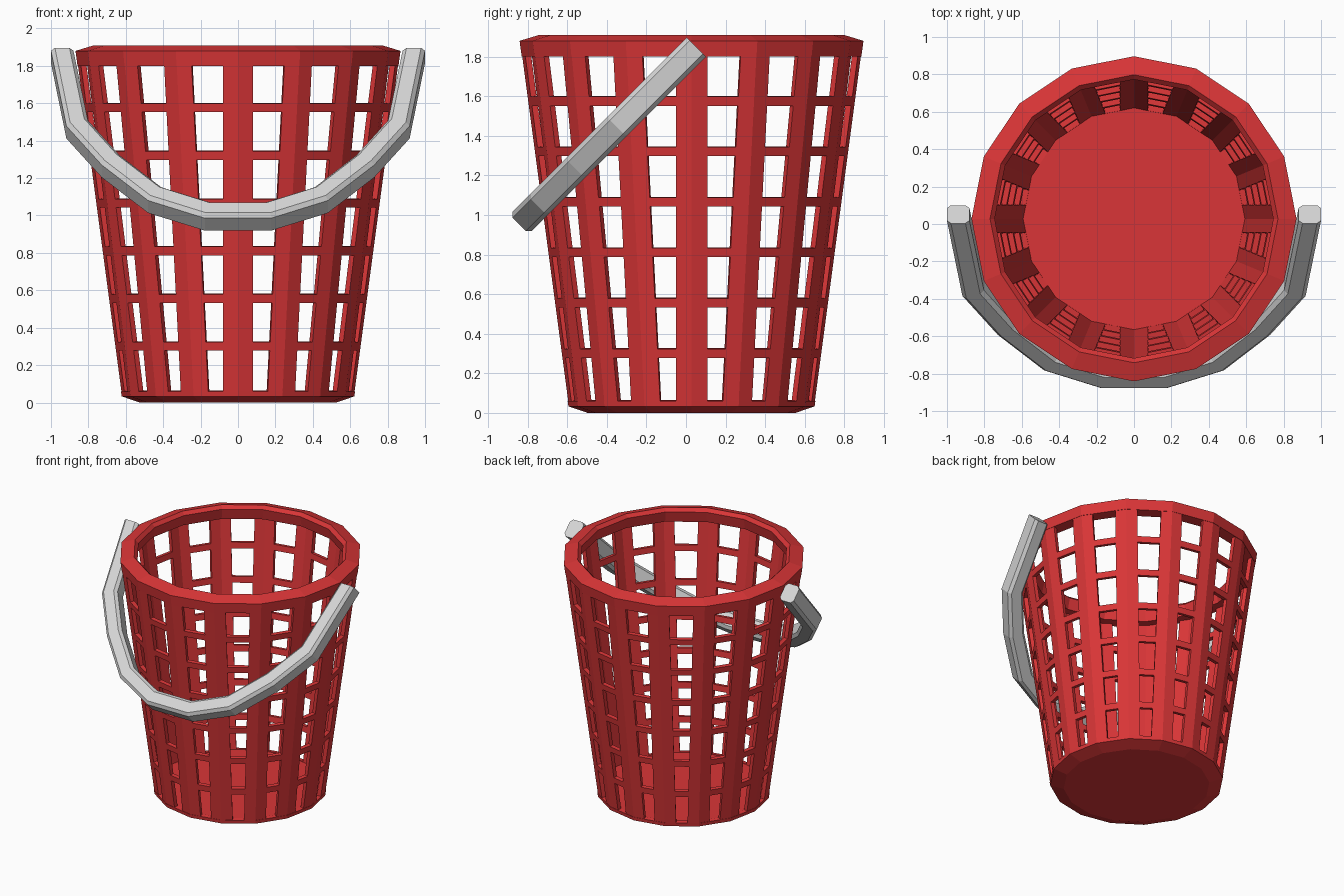
import bpy, bmesh, math
from mathutils import Vector

if "Cube" in bpy.data.objects:
    bpy.data.objects.remove(bpy.data.objects["Cube"])

SIDES, CY = 16, 0.028

def material(name, rgb):
    m = bpy.data.materials.new(name)
    m.diffuse_color = (*rgb, 1)
    m.use_nodes = True
    m.node_tree.nodes["Principled BSDF"].inputs["Base Color"].default_value = m.diffuse_color
    return m

RED = material("red plastic", (0.70, 0.036, 0.038))
GREY = material("light grey plastic", (0.68, 0.68, 0.68))

def make_object(name, bm, mat):
    bmesh.ops.remove_doubles(bm, verts=bm.verts, dist=1e-5)
    bmesh.ops.recalc_face_normals(bm, faces=bm.faces)
    me = bpy.data.meshes.new(name)
    bm.to_mesh(me)
    bm.free()
    me.materials.append(mat)
    ob = bpy.data.objects.new(name, me)
    bpy.context.collection.objects.link(ob)
    return ob

def corner(i, r, z):
    a = 2 * math.pi * i / SIDES
    return Vector((r * math.sin(a), CY + r * math.cos(a), z))

def lathe(name, profile, closed, mat):
    """16-sided ring from an (r, z) profile; open profiles get end caps."""
    bm = bmesh.new()
    rings = [[bm.verts.new(corner(i, r, z)) for i in range(SIDES)] for r, z in profile]
    pairs = list(zip(rings, rings[1:] + rings[:1]))
    for a, b in pairs if closed else pairs[:-1]:
        for i in range(SIDES):
            j = (i + 1) % SIDES
            bm.faces.new((a[i], a[j], b[j], b[i]))
    if not closed:
        bm.faces.new(rings[0])
        bm.faces.new(rings[-1])
    return make_object(name, bm, mat)

# base tray and rim
lathe("base", [(0.525, 0), (0.622, 0.033), (0.626, 0.06), (0.59, 0.06)], False, RED)
lathe("rim", [(0.858, 1.80), (0.869, 1.88), (0.77, 1.91), (0.745, 1.885), (0.765, 1.80)],
      True, RED)

# lattice wall: ribs folded over the corners, thin bars across each side
def wall_radius(z):
    return 0.62 + (0.866 - 0.62) * (z - 0.035) / (1.88 - 0.035)

HALF_RIB = 0.081
rows = [0.04, 0.06]
for k in range(6):
    zc = 0.30 + 0.255 * k
    rows += [zc - 0.023, zc + 0.023]
rows += [1.80, 1.83]

bm = bmesh.new()
for i in range(SIDES):
    grid = []
    for z in rows:
        a, b = (corner(i + k, wall_radius(z), z) for k in (0, 1))
        step = (b - a).normalized() * HALF_RIB
        grid.append([bm.verts.new(p) for p in (a, a + step, b - step, b)])
    for r in range(len(rows) - 1):
        for c in range(3):
            if c == 1 and r % 2 == 1:
                continue  # opening
            bm.faces.new((grid[r][c], grid[r][c + 1], grid[r + 1][c + 1], grid[r + 1][c]))
wall = make_object("lattice_wall", bm, RED)
# make sure the wall faces outward before thickening it inward
face = wall.data.polygons[0]
if face.normal.dot(face.center - Vector((0, CY, face.center.z))) < 0:
    wall.data.flip_normals()
solid = wall.modifiers.new("thickness", 'SOLIDIFY')
solid.thickness = 0.03
solid.offset = -1

# handle: chamfered bar swept along a half loop that leans forward 45 degrees
half = [(0.94, 1.848), (0.86, 1.46), (0.68, 1.262), (0.445, 1.082), (0.165, 0.995)]
path = half + [(-x, z) for x, z in reversed(half)]
points = [Vector((x, 0.052 - (1.848 - z), z)) for x, z in path]
normal = Vector((0, -1, 1)).normalized()
W, T, C = 0.06, 0.068, 0.021
section = [(W, T - C), (W - C, T), (C - W, T), (-W, T - C),
           (-W, C - T), (C - W, -T), (W - C, -T), (W, C - T)]
bm = bmesh.new()
rings = []
for k, p in enumerate(points):
    if k in (0, len(points) - 1):
        side = Vector((1 if k == 0 else -1, 0, 0))
    else:
        d1 = (p - points[k - 1]).normalized()
        d2 = (points[k + 1] - p).normalized()
        side = (d1 + d2).normalized().cross(normal)
        if side.dot(p - Vector((0, 0.052, 1.848))) < 0:
            side = -side
        side /= math.cos(d1.angle(d2) / 2)
    rings.append([bm.verts.new(p + side * u + normal * v) for u, v in section])
for a, b in zip(rings, rings[1:]):
    for i in range(8):
        j = (i + 1) % 8
        bm.faces.new((a[i], a[j], b[j], b[i]))
bm.faces.new(rings[0])
bm.faces.new(rings[-1])
make_object("handle", bm, GREY)
